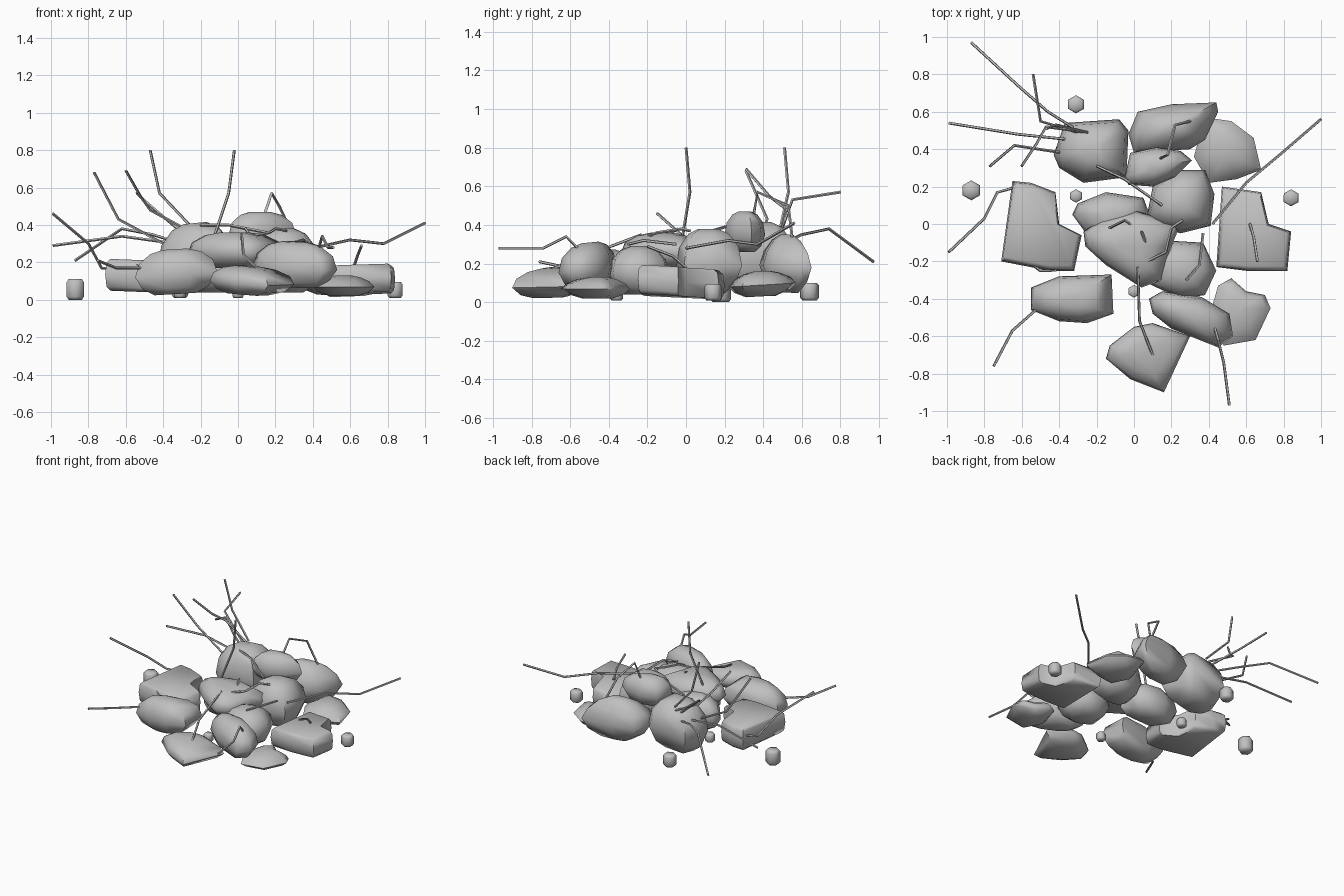
import bpy, bmesh, math, random
from mathutils import Vector

if "Cube" in bpy.data.objects:
    bpy.data.objects.remove(bpy.data.objects["Cube"])

random.seed(4)
stone = bpy.data.materials.new("grey stone")
stone.diffuse_color = (0.53, 0.53, 0.53, 1)
stone.use_nodes = True
stone.node_tree.nodes["Principled BSDF"].inputs["Base Color"].default_value = stone.diffuse_color

BOULDER = ((0, .5), (.14, .8), (.42, 1), (.72, .9), (.92, .62), (1, .3))
SLAB = ((0, .88), (.12, .97), (.5, 1), (.88, .97), (1, .88))
LENS = ((0, .45), (.2, .82), (.45, 1), (.7, .84), (.9, .55), (1, .25))


def finish(name, bm, angle=60):
    bmesh.ops.recalc_face_normals(bm, faces=bm.faces)
    me = bpy.data.meshes.new(name)
    bm.to_mesh(me)
    bm.free()
    ob = bpy.data.objects.new(name, me)
    bpy.context.collection.objects.link(ob)
    me.materials.append(stone)
    bpy.ops.object.select_all(action='DESELECT')
    bpy.context.view_layer.objects.active = ob
    ob.select_set(True)
    bpy.ops.object.shade_smooth_by_angle(angle=math.radians(angle))


def rock(name, z0, z1, outline, profile=BOULDER, tilt=(0, 0)):
    """Stack scaled copies of a plan outline; tilt leans the stack in x and y."""
    bm = bmesh.new()
    cx = sum(p[0] for p in outline) / len(outline)
    cy = sum(p[1] for p in outline) / len(outline)
    rings = []
    for h, s in profile:
        ring = []
        for x, y in outline:
            dx, dy = (x - cx) * s, (y - cy) * s
            z = z0 + (z1 - z0) * h + tilt[0] * dx + tilt[1] * dy
            ring.append(bm.verts.new((cx + dx, cy + dy, max(z, 0))))
        rings.append(ring)
    n = len(outline)
    for a, b in zip(rings, rings[1:]):
        for i in range(n):
            j = (i + 1) % n
            bm.faces.new((a[i], a[j], b[j], b[i]))
    bm.faces.new(rings[0][::-1])
    bm.faces.new(rings[-1])
    finish(name, bm)


def twig(name, *pts, r=0.008):
    """Thin five-sided bent stick through the points."""
    bm = bmesh.new()
    pts = [Vector(p) for p in pts]
    rings = []
    for i, p in enumerate(pts):
        d = (pts[min(i + 1, len(pts) - 1)] - pts[max(i - 1, 0)]).normalized()
        u = d.orthogonal().normalized() if not rings else (u - d * u.dot(d)).normalized()
        v = d.cross(u)
        rings.append([bm.verts.new(p + r * (u * math.cos(t) + v * math.sin(t)))
                      for t in (k * math.tau / 5 for k in range(5))])
    for a, b in zip(rings, rings[1:]):
        for i in range(5):
            j = (i + 1) % 5
            bm.faces.new((a[i], a[j], b[j], b[i]))
    bm.faces.new(rings[0])
    bm.faces.new(rings[-1])
    finish(name, bm)


# Rocks at the back
rock("back_left_rock", .04, .41, [(-.43, .37), (-.37, .54), (-.08, .56), (-.03, .5),
     (-.04, .25), (-.27, .22), (-.4, .3)], tilt=(.1, 0))
rock("back_middle_rock", .05, .35, [(-.03, .48), (.02, .6), (.2, .64), (.44, .65),
     (.45, .6), (.38, .45), (.3, .4), (0, .38)], LENS, (0, -.05))
rock("back_top_rock", .26, .47, [(-.05, .25), (-.02, .38), (.12, .41), (.25, .39),
     (.31, .34), (.22, .25), (.1, .2), (-.03, .21)])
rock("back_right_rock", .03, .16, [(.38, .57), (.52, .55), (.64, .46), (.68, .29),
     (.55, .24), (.4, .22), (.32, .36)], LENS, (0, .06))
# Rocks in the middle
rock("middle_right_rock", .05, .38, [(.07, .05), (.1, .2), (.23, .29), (.38, .29), (.43, .16),
     (.41, -.01), (.25, -.05), (.13, -.02)])
rock("middle_left_rock", .04, .29, [(-.33, .05), (-.3, .11), (-.15, .17), (.05, .14), (.08, .06),
     (.05, -.09), (-.22, -.1)])
rock("centre_top_rock", .17, .36, [(-.27, -.04), (-.18, .02), (.01, .07), (.25, .0), (.2, -.12),
     (.15, -.3), (.04, -.34), (-.15, -.22), (-.26, -.12)])
rock("centre_front_rock", .04, .29, [(.1, -.15), (.2, -.09), (.37, -.1), (.44, -.25),
     (.38, -.38), (.25, -.4), (.08, -.32)])
# Side slabs with a corner notch
rock("left_slab", .04, .21, [(-.65, .23), (-.55, .22), (-.42, .17), (-.4, .0), (-.28, -.06),
     (-.32, -.25), (-.45, -.25), (-.71, -.2)], SLAB, (-.04, 0))
rock("right_slab", .03, .18, [(.47, .2), (.68, .17), (.72, .0), (.84, -.04), (.82, -.25),
     (.6, -.25), (.44, -.23)], SLAB, (.03, -.05))
# Rocks at the front
rock("front_left_rock", .03, .27, [(-.55, -.34), (-.4, -.28), (-.12, -.27), (-.11, -.48),
     (-.25, -.53), (-.4, -.52), (-.55, -.46)], tilt=(.06, 0))
rock("front_middle_rock", .03, .18, [(0, -.55), (.1, -.53), (.3, -.6), (.16, -.9),
     (-.02, -.83), (-.15, -.72), (-.13, -.65)], tilt=(-.06, .05))
rock("front_right_rock", .07, .31, [(.08, -.4), (.15, -.36), (.36, -.39), (.51, -.48), (.53, -.6),
     (.45, -.66), (.2, -.56), (.1, -.48)], tilt=(0, .1))
rock("corner_flat_rock", .02, .13, [(.52, -.29), (.6, -.36), (.7, -.38), (.73, -.45),
     (.65, -.62), (.48, -.65), (.4, -.5), (.45, -.33)], LENS)

# Pebbles: squat six-sided stones
for i, (x, y) in enumerate([(-.87, .18), (-.31, .64), (-.31, .15), (.84, .14), (0, -.36)]):
    r, a = (.055, .05, .037, .047, .035)[i], .5 + .1 * random.random()
    rock(f"pebble_{i}", .0 if i == 0 else .01, 2 * r,
         [(x + r * math.cos(a + k * math.tau / 6), y + r * math.sin(a + k * math.tau / 6))
          for k in range(6)], ((0, .75), (.15, .97), (.85, .97), (1, .75)))

# Twigs fanning out of the back left
twig("long_back_twig", (-.87, .97, .21), (-.62, .74, .38), (-.46, .6, .35), (-.3, .5, .3))
twig("back_twig", (-.54, .8, .57), (-.5, .55, .53), (-.3, .49, .36))
twig("left_low_twig", (-.99, .54, .29), (-.62, .48, .34), (-.33, .45, .3))
twig("left_high_twig", (-.77, .31, .68), (-.64, .42, .43), (-.38, .38, .29))
twig("bent_twig", (-.6, .31, .69), (-.52, .43, .55), (-.47, .52, .48), (-.25, .49, .36))
twig("tall_left_twig", (-.47, .51, .8), (-.42, .53, .57), (-.25, .49, .39))
# Twigs around the rest of the pile
twig("tall_centre_twig", (-.02, 0, .8), (-.05, .02, .57), (-.13, -.02, .33))
twig("left_side_twig", (-.99, -.15, .46), (-.8, .03, .3), (-.73, .17, .17), (-.62, .2, .16))
twig("right_long_twig", (1, .56, .41), (.78, .37, .3), (.6, .22, .32), (.42, .0, .28))
twig("front_right_twig", (.51, -.97, .28), (.48, -.74, .28), (.45, -.62, .34), (.43, -.55, .27))
twig("front_left_twig", (-.75, -.76, .21), (-.65, -.57, .17), (-.48, -.42, .17), (-.4, -.41, .22))
twig("crossing_twig", (-.2, .31, .4), (-.05, .24, .4), (.15, .1, .36))
twig("top_arch_twig", (.14, .35, .45), (.18, .37, .57), (.22, .53, .5), (.3, .55, .33))
twig("front_twig", (.1, -.7, .17), (.03, -.52, .24), (.02, -.23, .35))
twig("hooked_twig", (.28, -.3, .3), (.35, -.22, .32), (.37, -.05, .3))
twig("right_slab_twig", (.66, -.2, .29), (.64, -.07, .24), (.62, 0, .18))
twig("centre_twig", (.07, -.2, .34), (.17, -.15, .36), (.2, -.02, .38), (.26, .02, .37))
twig("left_slab_twig", (-.58, -.19, .2), (-.5, -.25, .18), (-.42, -.25, .17), (-.37, -.12, .2))
twig("short_twig", (.04, -.04, .38), (.07, -.12, .34))
